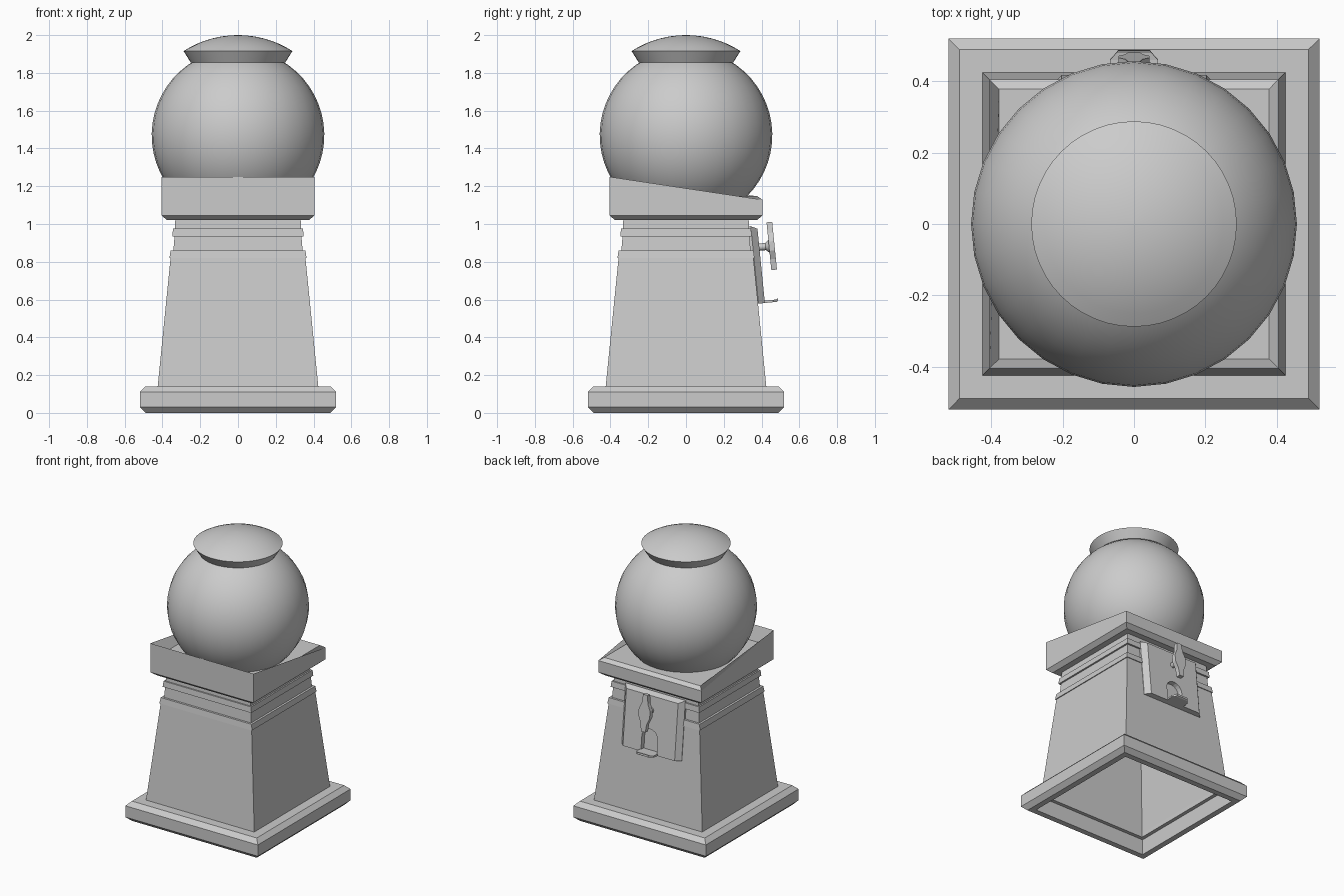
import bpy, math
from mathutils import Matrix, Vector

if "Cube" in bpy.data.objects:
    bpy.data.objects.remove(bpy.data.objects["Cube"])


def make(name, verts, faces, smooth=False):
    me = bpy.data.meshes.new(name)
    me.from_pydata(verts, [], faces)
    import bmesh
    bm = bmesh.new()
    bm.from_mesh(me)
    bmesh.ops.recalc_face_normals(bm, faces=bm.faces)
    bm.to_mesh(me)
    bm.free()
    ob = bpy.data.objects.new(name, me)
    bpy.context.collection.objects.link(ob)
    if smooth:
        for p in me.polygons:
            p.use_smooth = True
        me.set_sharp_from_angle(angle=math.radians(30))
    return ob


def loft(name, rings, caps=(False, False), closed=False, smooth=False):
    """Skin a list of equal-length vertex rings."""
    n, m = len(rings[0]), len(rings)
    verts = [v for r in rings for v in r]
    faces = []
    for k in range(m if closed else m - 1):
        a, b = k * n, ((k + 1) % m) * n
        faces += [(a + i, a + (i + 1) % n, b + (i + 1) % n, b + i) for i in range(n)]
    if caps[0]:
        faces.append(tuple(range(n))[::-1])
    if caps[1]:
        faces.append(tuple(range((m - 1) * n, m * n)))
    return make(name, verts, faces, smooth)


def square(h, z):
    return [(-h, -h, z), (h, -h, z), (h, h, z), (-h, h, z)]


def circle(r, z, n=32):
    return [(r * math.cos(math.tau * i / n), r * math.sin(math.tau * i / n), z) for i in range(n)]


# Plinth: chamfered square ring, hollow underneath
loft("plinth", [square(*p) for p in [(.425, .14), (.49, .14), (.52, .11), (.52, .03),
                                     (.49, 0), (.45, 0), (.45, .11), (.425, .11)]], closed=True)

# Tapered body with two raised bands
loft("body", [square(*p) for p in [(.425, .14), (.357, .82), (.363, .82), (.357, .86), (.342, .86),
                                   (.336, .935), (.348, .935), (.344, .975), (.334, .975), (.332, 1.02)]])

# Sloped tray holding the globe
rim = [(x, y, 1.25 if y < 0 else 1.128) for x, y, z in square(.405, 0)]
loft("globe_tray", [square(.375, 1.02), square(.405, 1.045), rim, square(.378, 1.147)], (True, True))

# Globe and lid
R, CZ = .457, 1.47
a0, a1 = math.asin((1.145 - CZ) / R), math.asin((1.87 - CZ) / R)
angles = [a0 + (a1 - a0) * i / 16 for i in range(17)]
loft("globe", [circle(R * math.cos(a), CZ + R * math.sin(a)) for a in angles], (True, True), smooth=True)
RL = .534
top = math.asin(.288 / RL)
dome = [(RL * math.sin(t), 2 - RL + RL * math.cos(t)) for t in [top * (1 - i / 7) for i in range(7)]]
loft("lid", [circle(r, z, 48) for r, z in [(.25, 1.855)] + dome + [(.004, 2)]], (True, True), smooth=True)

# Dispenser parts use a frame lying on the sloped +y face (u across, v up, w out)
V = Vector((0, -.1, 1)).normalized()
W = Vector((0, 1, .1)).normalized()
U = V.cross(W)
FRAME = Matrix((U, V, W)).transposed().to_4x4()
FRAME.translation = (0, .381, .578)


def slab(name, levels, smooth=False):
    """levels: list of (outline in u,v ; w)."""
    ob = loft(name, [[(u, v, w) for u, v in o] for o, w in levels], (True, True), smooth=smooth)
    ob.matrix_world = FRAME
    return ob


def rect(h, v0, v1):
    return [(-h, v0), (h, v0), (h, v1), (-h, v1)]


def disc(r, v, n=12):
    return [(x, y + v) for x, y, z in circle(r, 0, n)]


plate = slab("coin_plate", [(rect(.235, 0, .412), -.02), (rect(.235, 0, .412), .003),
                            (rect(.203, 0, .395), .037)])

# Arched chute opening
arch = [(.062 * math.cos(math.pi * i / 10), .105 + .062 * math.sin(math.pi * i / 10)) for i in range(11)]
arch = [(-.062, .012), (.062, .012)] + arch
cutter = slab("chute_cutter", [(arch, .003), (arch, .1)])
cutter.hide_render = True
cutter.hide_viewport = True
mod = plate.modifiers.new("chute", "BOOLEAN")
mod.operation = "DIFFERENCE"
mod.solver = "EXACT"
mod.object = cutter

# Chute lip with a slightly raised end
slab("chute_lip", [(rect(.068, 0, .014), .01), (rect(.068, 0, .012), .08),
                   (rect(.05, 0, .014), .1), (rect(.045, .004, .018), .108)])

# Knob shaft and turning handle
HV = .297
slab("knob_shaft", [(disc(.019, HV), .02), (disc(.019, HV), .07),
                    (disc(.038, HV), .092), (disc(.038, HV), .1)], smooth=True)
half = [(.017, -.127), (.024, -.07), (.044, -.025), (.044, .025), (.024, .07), (.017, .127)]
outline = [(u, HV + v) for u, v in half] + [(-u, HV + v) for u, v in reversed(half)]
slab("handle", [(outline, .088), (outline, .118)])
